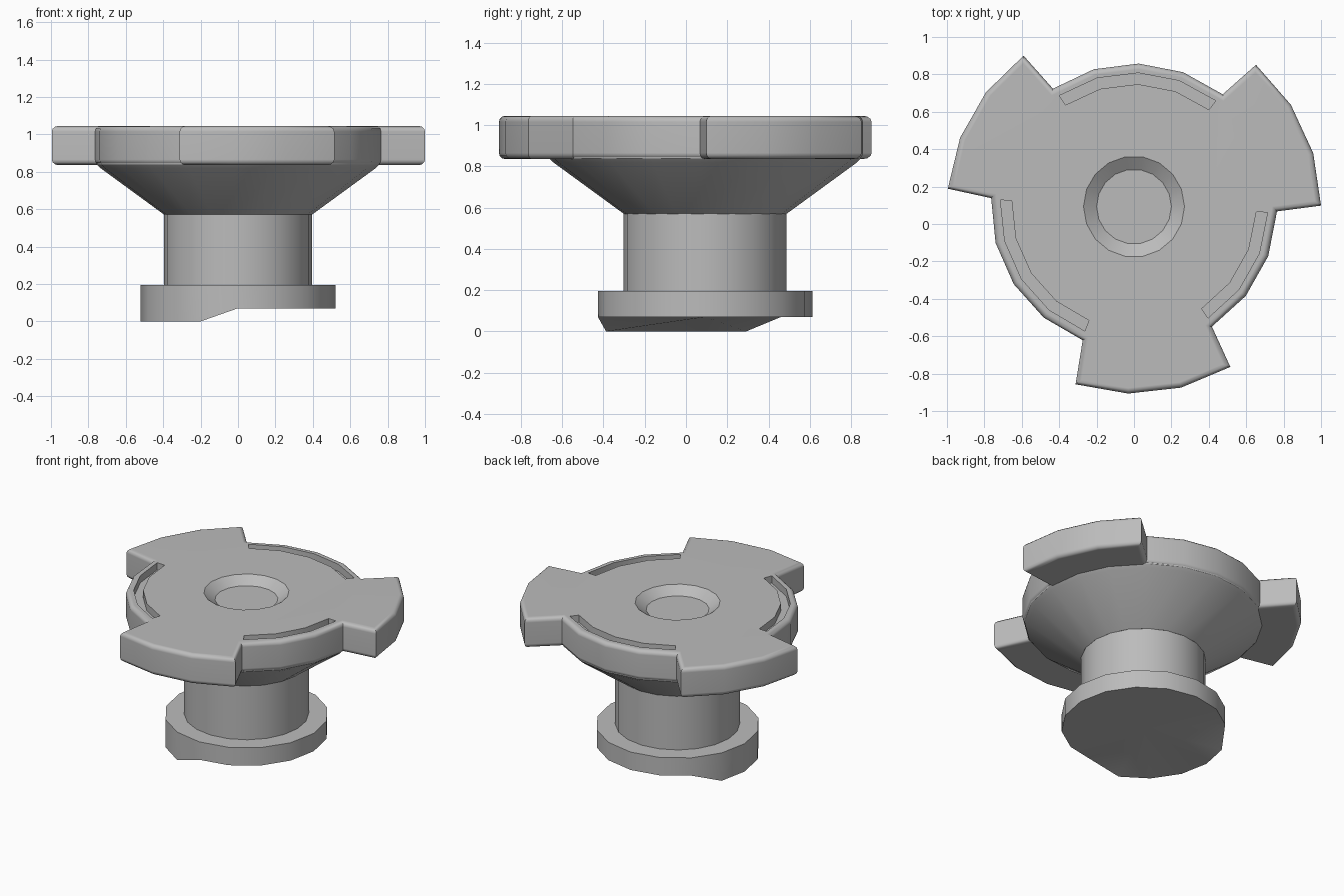
import bpy, bmesh
from math import radians, cos, sin

cube = bpy.data.objects.get("Cube")
if cube:
    bpy.data.objects.remove(cube, do_unlink=True)

CY = 0.093                       # y of the turning axis
TOP, UNDER = 1.045, 0.835        # faces of the top plate
RIM, TAB = 0.765, 1.0            # radii of rim and tabs

grey = bpy.data.materials.new("plain grey")
grey.use_nodes = True
grey.diffuse_color = (0.5, 0.5, 0.5, 1)
grey.node_tree.nodes["Principled BSDF"].inputs["Base Color"].default_value = (0.5, 0.5, 0.5, 1)


def polar(r, deg, z):
    return (r * cos(radians(deg)), CY + r * sin(radians(deg)), z)


def spread(a, b, n):
    return [a + (b - a) * i / n for i in range(n + 1)]


def make(name, bm):
    bmesh.ops.recalc_face_normals(bm, faces=bm.faces)
    mesh = bpy.data.meshes.new(name)
    bm.to_mesh(mesh)
    bm.free()
    mesh.materials.append(grey)
    ob = bpy.data.objects.new(name, mesh)
    bpy.context.collection.objects.link(ob)
    return ob


def prism(bm, points, z0, z1):
    """Extrude a flat outline of (radius, degrees) from z0 to z1."""
    face = bm.faces.new([bm.verts.new(polar(r, a, z0)) for r, a in points])
    ext = bmesh.ops.extrude_face_region(bm, geom=[face])["geom"]
    moved = [v for v in ext if isinstance(v, bmesh.types.BMVert)]
    bmesh.ops.translate(bm, verts=moved, vec=(0, 0, z1 - z0))


def lathe(bm, profile, angles):
    """Turn a profile of (radius, z) and close both ends; returns the rings."""
    rings = [[bm.verts.new(polar(r, a, z)) for a in angles] for r, z in profile]
    n = len(angles)
    for low, high in zip(rings, rings[1:]):
        for i in range(n):
            j = (i + 1) % n
            bm.faces.new((low[i], low[j], high[j], high[i]))
    bm.faces.new(rings[-1])
    return rings


# Tabs (start, end) and the rim arcs between them (start, end, sides)
tabs = [(0.3, 49.3), (126.2, 174.5), (251.8, 301)]
gaps = [(51.7, 124.5, 4), (176.6, 249, 4), (303, 358.1, 3)]

# Top plate: three tabs joined by rim arcs, rounded top and bottom
outline = []
for tab, gap in zip(tabs, gaps):
    outline += [(TAB, a) for a in spread(*tab, 3)]
    outline += [(RIM, a) for a in spread(*gap)]
bm = bmesh.new()
prism(bm, outline, UNDER, TOP)
flat = [e for e in bm.edges if abs(e.verts[0].co.z - e.verts[1].co.z) < 1e-4]
bmesh.ops.bevel(bm, geom=flat, offset=0.03, segments=3, profile=0.5, affect='EDGES')
plate = make("top_plate", bm)

# Cutters: three arc slots and a shallow round dish
bm = bmesh.new()
for a, b, n in gaps:
    arc = spread(a + 0.6, b - 0.6, n)
    prism(bm, [(0.715, t) for t in arc] + [(0.655, t) for t in reversed(arc)], 0.995, 1.1)
rings = lathe(bm, [(0.2, 0.995), (0.284, 1.055)], spread(0, 340, 17))
bm.faces.new(rings[0])
cutter = make("slot_cutter", bm)
cutter.hide_render = True

cut = plate.modifiers.new("slots", 'BOOLEAN')
cut.operation = 'DIFFERENCE'
cut.solver = 'EXACT'
cut.object = cutter
bpy.context.view_layer.objects.active = plate
plate.select_set(True)
bpy.ops.object.modifier_apply(modifier=cut.name)
bpy.data.objects.remove(cutter, do_unlink=True)

# Flared underside, following the same sides as the plate
sides = []
for tab, gap in zip(tabs, gaps):
    sides += spread(*tab, 3)[1:3] + spread(*gap)
bm = bmesh.new()
rings = lathe(bm, [(0.395, 0.57), (0.735, 0.818), (0.755, 0.838), (0.76, 0.865)], sides)
bm.faces.new(rings[0])
flare = make("flared_underside", bm)

# Neck
bm = bmesh.new()
rings = lathe(bm, [(0.395, 0.19), (0.395, 0.575)], spread(0, 342, 19))
bm.faces.new(rings[0])
neck = make("neck", bm)

# Foot: disc whose underside drops to the ground on one flank
bm = bmesh.new()
foot_angles = spread(0, 337.5, 15)
rings = lathe(bm, [(0.52, 0.07), (0.52, 0.195)], foot_angles)
for v, a in zip(rings[0], foot_angles):
    if 150 < a < 255:
        v.co.z = 0
hub = bm.verts.new((0, CY, 0.07))
for i, v in enumerate(rings[0]):
    bm.faces.new((hub, rings[0][(i + 1) % len(foot_angles)], v))
foot = make("foot", bm)

# Smooth shading with sharp edges kept
for ob in (plate, flare, neck, foot):
    ob.select_set(True)
bpy.ops.object.shade_smooth_by_angle(angle=radians(32))
weighted = plate.modifiers.new("even_shading", 'WEIGHTED_NORMAL')
weighted.keep_sharp = True
